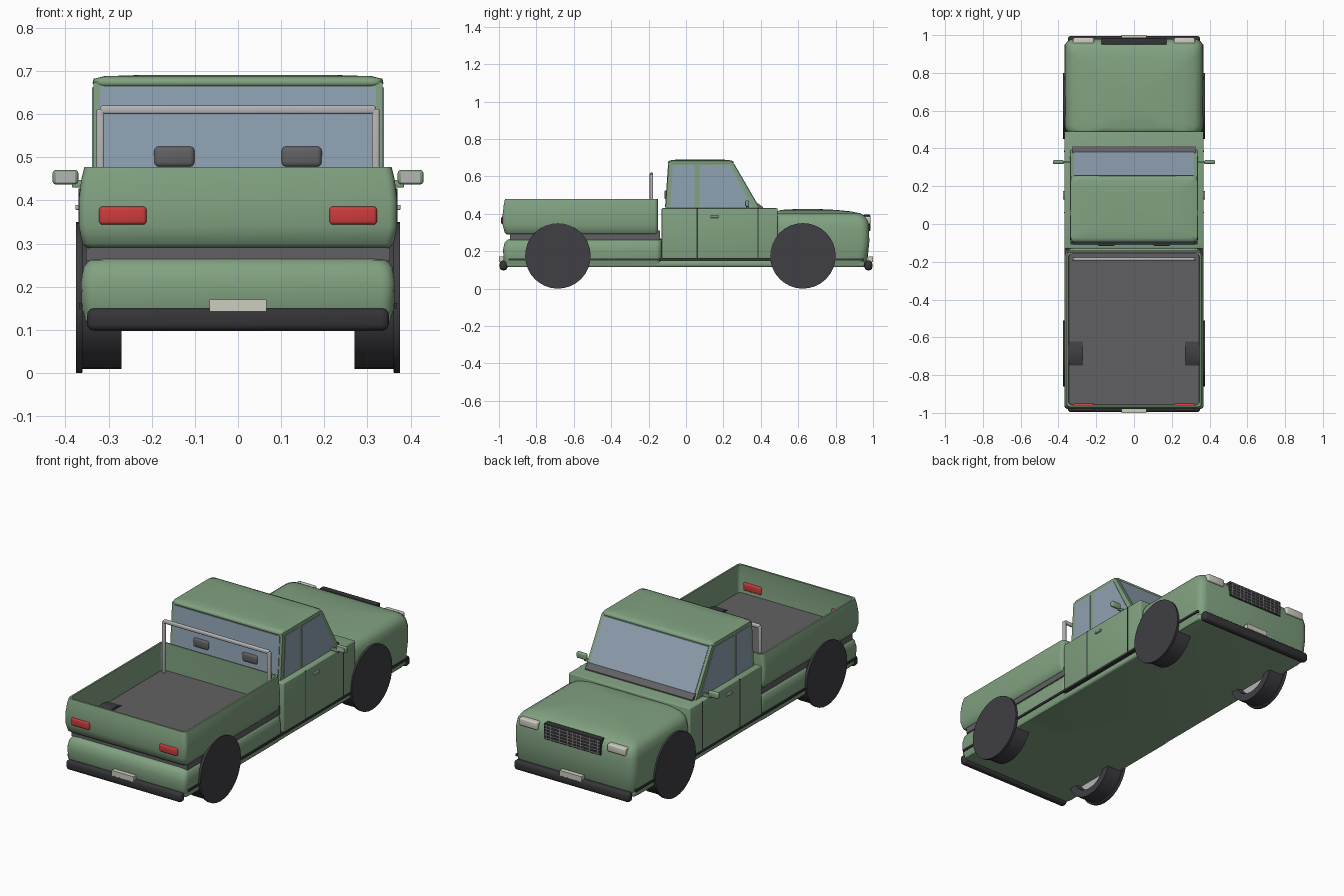
import bpy, bmesh, math
from mathutils import Matrix

cube = bpy.data.objects.get("Cube")
if cube:
    bpy.data.objects.remove(cube)


def material(name, r, g, b):
    m = bpy.data.materials.new(name)
    m.use_nodes = True
    m.diffuse_color = (r, g, b, 1)
    m.node_tree.nodes["Principled BSDF"].inputs["Base Color"].default_value = (r, g, b, 1)
    return m


GREEN = material("sage green paint", .22, .36, .22)
GLASS = material("blue grey glass", .28, .36, .45)
FLOOR = material("dark grey liner", .12, .12, .125)
RUBBER = material("black rubber", .05, .05, .058)
TRIM = material("charcoal trim", .035, .035, .04)
METAL = material("light grey metal", .46, .46, .47)
RED = material("red lens", .6, .045, .045)
CREAM = material("cream lens", .62, .61, .53)


def finish(bm, name, mats, angle=40):
    bmesh.ops.recalc_face_normals(bm, faces=bm.faces)
    me = bpy.data.meshes.new(name)
    bm.to_mesh(me)
    bm.free()
    ob = bpy.data.objects.new(name, me)
    bpy.context.collection.objects.link(ob)
    for m in mats:
        me.materials.append(m)
    bpy.ops.object.select_all(action='DESELECT')
    ob.select_set(True)
    bpy.context.view_layer.objects.active = ob
    bpy.ops.object.shade_smooth_by_angle(angle=math.radians(angle))
    return ob


def box(name, x, y, z, mat, bevel=0):
    """Box from (min, max) ranges, with optional rounded edges."""
    bm = bmesh.new()
    size = [r[1] - r[0] for r in (x, y, z)]
    mid = [(r[0] + r[1]) / 2 for r in (x, y, z)]
    bmesh.ops.create_cube(bm, size=1, matrix=Matrix.Translation(mid) @ Matrix.Diagonal((*size, 1)))
    if bevel:
        bmesh.ops.bevel(bm, geom=bm.edges[:], offset=bevel, segments=3, profile=.5, affect='EDGES')
    return finish(bm, name, [mat])


def pair(name, x, y, z, mat, bevel=0):
    for side, s in (("left", 1), ("right", -1)):
        box(side + "_" + name, sorted((s * x[0], s * x[1])), y, z, mat, bevel)


def prism(name, pts, w, mat):
    """Side outline in y, z extruded across the full width."""
    bm = bmesh.new()
    face = bm.faces.new([bm.verts.new((-w, y, z)) for y, z in pts])
    out = bmesh.ops.extrude_face_region(bm, geom=[face])
    bmesh.ops.translate(bm, vec=(2 * w, 0, 0), verts=[v for v in out["geom"] if isinstance(v, bmesh.types.BMVert)])
    return finish(bm, name, [mat])


def loft(name, rings, mats, radius=.03, angle=40):
    """Stack of rounded rectangles (z, half width, y min, y max), capped at both ends."""
    bm = bmesh.new()
    loops = []
    for z, w, y0, y1 in rings:
        loop = []
        corners = ((w, y1, 0), (-w, y1, 1), (-w, y0, 2), (w, y0, 3))
        for cx, cy, q in corners:
            ox = cx - math.copysign(radius, cx)
            oy = cy + (radius if q > 1 else -radius)
            for k in range(5):
                a = (q + k / 4) * math.pi / 2
                loop.append(bm.verts.new((ox + radius * math.cos(a), oy + radius * math.sin(a), z)))
        loops.append(loop)
    n = len(loops[0])
    for a, b in zip(loops, loops[1:]):
        for i in range(n):
            bm.faces.new((a[i], a[(i + 1) % n], b[(i + 1) % n], b[i]))
    bm.faces.new(loops[0])
    bm.faces.new(loops[-1]).material_index = len(mats) - 1
    return finish(bm, name, mats, angle)


def lathe(name, profile, x, y, z, side, mat, steps=32):
    """Closed profile of (offset, radius) spun round the axle."""
    bm = bmesh.new()
    rows = []
    for i in range(steps):
        a = 2 * math.pi * i / steps
        rows.append([bm.verts.new((side * (x + o), y + r * math.cos(a), z + r * math.sin(a))) for o, r in profile])
    for i in range(steps):
        a, b = rows[i], rows[(i + 1) % steps]
        for j in range(len(profile) - 1):
            bm.faces.new((a[j], a[j + 1], b[j + 1], b[j]))
    bmesh.ops.holes_fill(bm, edges=[e for e in bm.edges if e.is_boundary], sides=0)
    return finish(bm, name, [mat])


# Lower body, cab base and nose
box("underbody", (-.355, .355), (-.96, .955), (.115, .15), GREEN, .012)
pair("sill_strip", (.34, .368), (-.95, .95), (.15, .162), TRIM)
box("cab_base", (-.368, .368), (-.13, .49), (.16, .43), GREEN, .006)
loft("hood", [(.115, .35, .48, .955), (.15, .362, .48, .97), (.25, .367, .475, .98),
              (.33, .366, .475, .979), (.365, .36, .475, .972), (.388, .347, .476, .957),
              (.403, .32, .478, .93), (.413, .27, .482, .88), (.421, .18, .51, .8),
              (.425, .08, .58, .72)], [GREEN], .045, 60)

# Cargo bed: lower skirt, then an open tub with a dark floor
loft("bed_skirt", [(.115, .35, -.96, -.13), (.15, .362, -.975, -.13), (.21, .364, -.978, -.13),
                   (.245, .358, -.97, -.13), (.262, .345, -.955, -.13), (.272, .28, -.9, -.14)],
     [GREEN], .03, 60)
box("bed_frame", (-.352, .352), (-.94, -.14), (.26, .31), FLOOR)
loft("cargo_bed", [(.29, .35, -.958, -.15), (.3, .361, -.97, -.15), (.34, .369, -.98, -.15),
                   (.4, .369, -.98, -.15), (.45, .363, -.974, -.15), (.478, .356, -.968, -.15),
                   (.478, .347, -.958, -.157), (.42, .352, -.962, -.157), (.327, .345, -.955, -.157)],
     [GREEN, FLOOR], .02, 50)

# Cab top, roof and glass
prism("cab_frame", [(-.11, .425), (-.092, .675), (.25, .675), (.395, .425)], .335, GREEN)
loft("roof", [(.664, .332, -.092, .25), (.672, .337, -.097, .256), (.682, .335, -.094, .252),
              (.688, .31, -.075, .23), (.691, .22, -.03, .17)], [GREEN], .025, 60)
prism("rear_side_glass", [(-.085, .432), (-.07, .662), (.045, .662), (.045, .432)], .338, GLASS)
prism("front_side_glass", [(.072, .432), (.072, .662), (.235, .662), (.358, .432)], .338, GLASS)
prism("back_window", [(-.112, .437), (-.096, .664), (-.07, .664), (-.07, .437)], .32, GLASS)
prism("windscreen", [(.258, .667), (.392, .437), (.36, .437), (.23, .667)], .318, GLASS)
prism("cowl_panel", [(.35, .425), (.35, .462), (.384, .456), (.412, .436), (.412, .425)], .325, FLOOR)
pair("headrest", (.1, .195), (-.116, -.06), (.477, .526), FLOOR, .012)

# Door seams, handles and mirrors
for label, y in (("rear", .06), ("front", .385)):
    pair(label + "_door_seam", (.36, .3695), (y - .003, y + .003), (.162, .428), TRIM)
pair("door_handle", (.365, .377), (.13, .175), (.378, .39), METAL, .003)
pair("mirror", (.37, .43), (.318, .338), (.437, .471), GREEN, .008)
pair("mirror_stem", (.33, .385), (.322, .334), (.43, .448), GREEN, .003)
pair("mirror_glass", (.378, .422), (.3165, .32), (.442, .466), METAL)

# Roll bar
pair("roll_bar_post", (.31, .328), (-.194, -.176), (.327, .612), METAL, .005)
box("roll_bar_top", (-.32, .32), (-.194, -.176), (.6, .62), METAL, .006)

# Bumpers, plates and lamps
for label, s in (("rear", -1), ("front", 1)):
    box(label + "_bumper", (-.35, .35), sorted((s * .955, s * .996)), (.098, .15), TRIM, .016)
    box(label + "_plate", (-.066, .066), sorted((s * .975, s)), (.143, .171), CREAM)
pair("tail_light", (.212, .322), (-.988, -.95), (.344, .386), RED, .008)
pair("headlight", (.212, .322), (.95, .987), (.344, .386), CREAM, .008)

# Grille with a lattice of bars
box("grille", (-.172, .172), (.95, .984), (.308, .395), TRIM, .003)
for i in range(5):
    z = .318 + i * .0168
    box("grille_bar", (-.168, .168), (.98, .987), (z - .0015, z + .0015), METAL)
for i in range(13):
    x = -.156 + i * .026
    box("grille_slat", (x - .001, x + .001), (.98, .986), (.312, .391), METAL)

# Wheels: open-backed tyre, pale inner rim and a flat outer disc
for axle, y in (("front", .625), ("rear", -.685)):
    for side, s in (("left", 1), ("right", -1)):
        name = axle + "_" + side
        lathe(name + "_tyre", [(.09, .1), (0, .125), (0, .165), (.09, .165), (.09, .1)], .27, y, .175, s, RUBBER)
        lathe(name + "_rim", [(0, .118), (.05, .118)], .3, y, .175, s, METAL)
        lathe(name + "_disc", [(0, .173), (.003, .175), (.015, .175)], .36, y, .175, s, RUBBER)
